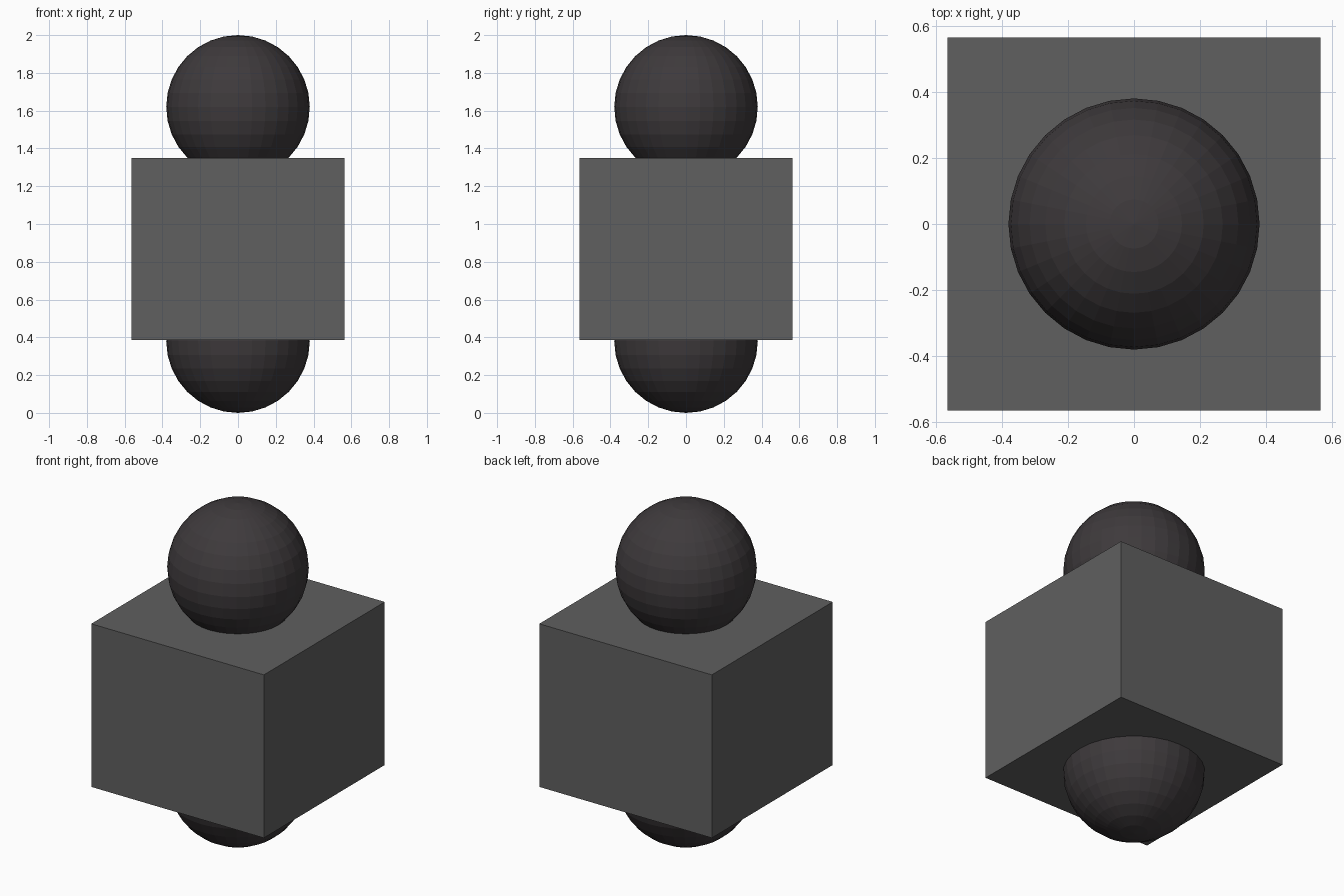
import bpy

if "Cube" in bpy.data.objects:
    bpy.data.objects.remove(bpy.data.objects["Cube"])


def material(name, rgb):
    mat = bpy.data.materials.new(name)
    mat.diffuse_color = (*rgb, 1.0)
    mat.use_nodes = True
    mat.node_tree.nodes["Principled BSDF"].inputs["Base Color"].default_value = mat.diffuse_color
    return mat


grey = material("mid_grey", (0.115, 0.115, 0.115))
dark = material("dark_grey", (0.048, 0.042, 0.045))

RADIUS = 0.38


def ball(name, z):
    bpy.ops.mesh.primitive_uv_sphere_add(segments=32, ring_count=16,
                                         radius=RADIUS, location=(0, 0, z))
    obj = bpy.context.object
    obj.name = name
    obj.data.materials.append(dark)


# Square block in the middle
bottom, top, width = 0.385, 1.35, 1.13
bpy.ops.mesh.primitive_cube_add(size=1, location=(0, 0, (bottom + top) / 2))
block = bpy.context.object
block.name = "block"
block.dimensions = (width, width, top - bottom)
bpy.ops.object.transform_apply(location=False, rotation=False, scale=True)
block.data.materials.append(grey)

# Flat-faced balls sunk into the top and bottom of the block
ball("upper_ball", 2 - RADIUS)
ball("lower_ball", RADIUS)
